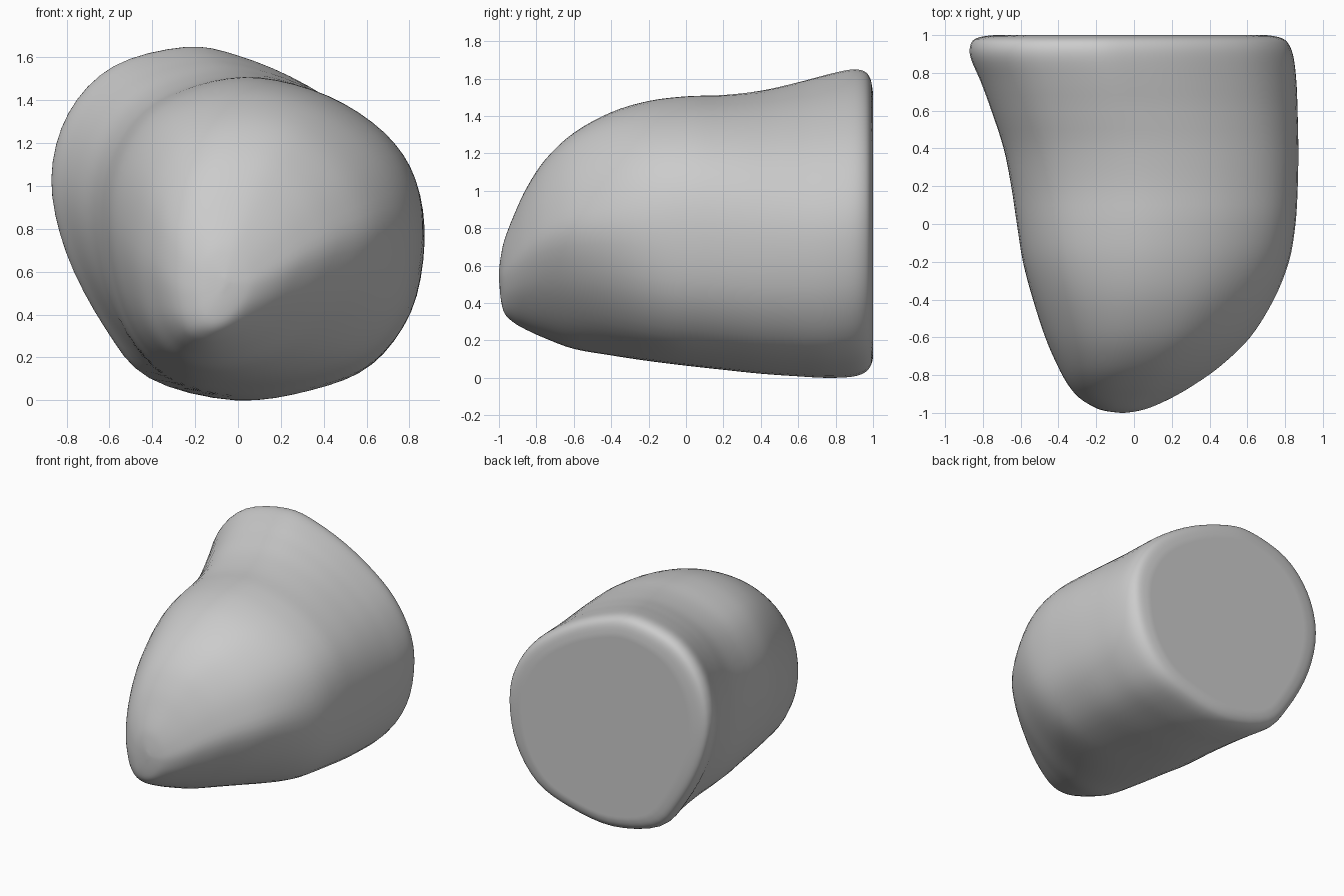
import bpy, bmesh

if "Cube" in bpy.data.objects:
    bpy.data.objects.remove(bpy.data.objects["Cube"])

SIDES = 64      # points around each cross-section
STEPS = 4       # lofted rings between two stations

# Cross-section outlines (x, z), counter-clockwise from the right-hand side
BACK = [(.84, .74), (.79, 1.0), (.62, 1.25), (.32, 1.47), (0, 1.61), (-.25, 1.65),
        (-.58, 1.56), (-.79, 1.34), (-.87, 1.03), (-.80, .68), (-.62, .33),
        (-.42, .10), (-.04, 0), (.32, .05), (.60, .17), (.78, .42)]
MIDDLE = [(.855, .76), (.82, 1.04), (.68, 1.25), (.42, 1.42), (.1, 1.505), (-.18, 1.47),
          (-.43, 1.34), (-.58, 1.10), (-.62, .82), (-.57, .50), (-.45, .25),
          (-.26, .10), (0, .065), (.32, .10), (.60, .21), (.79, .44)]
FRONT = [(.40, .70), (.36, .85), (.27, .98), (.14, 1.08), (0, 1.11), (-.14, 1.09),
         (-.26, 1.01), (-.35, .86), (-.385, .65), (-.37, .48), (-.33, .35),
         (-.25, .26), (-.12, .23), (.03, .27), (.18, .37), (.32, .52)]

# Stations: y, left, right, bottom, top
STATIONS = [
    (1.0, -.66, .64, .17, 1.46), (1.0, -.74, .70, .11, 1.52),
    (.985, -.83, .78, .06, 1.60), (.95, -.865, .82, .025, 1.64),
    (.88, -.865, .845, .005, 1.648), (.75, -.81, .86, 0, 1.62),
    (.6, -.755, .866, .008, 1.58), (.4, -.69, .87, .022, 1.535),
    (.2, -.65, .867, .043, 1.512), (0, -.62, .855, .065, 1.505),
    (-.2, -.588, .82, .09, 1.48), (-.4, -.535, .74, .12, 1.42),
    (-.6, -.47, .615, .155, 1.31), (-.75, -.405, .46, .21, 1.17),
    (-.85, -.35, .32, .255, 1.02), (-.92, -.29, .20, .295, .87),
    (-.97, -.21, .09, .345, .74), (-.99, -.15, .02, .42, .65),
    (-1.0, -.07, -.05, .53, .57)]


def spline(a, b, c, d, t):
    """Catmull-Rom interpolation between b and c."""
    return tuple(.5 * (2*q + (r - p)*t + (2*p - 5*q + 4*r - s)*t*t
                       + (3*q - p - 3*r + s)*t**3) for p, q, r, s in zip(a, b, c, d))


def fit(values, low, high):
    """Rescale values to span low..high."""
    lo, hi = min(values), max(values)
    return [low + (v - lo) / (hi - lo) * (high - low) for v in values]


def outline(points):
    """Smooth closed outline scaled to the unit square."""
    n = len(points)
    out = []
    for k in range(SIDES):
        u = k * n / SIDES
        i = int(u)
        out.append(spline(*(points[(i + j) % n] for j in (-1, 0, 1, 2)), u - i))
    return list(zip(fit([p[0] for p in out], 0, 1), fit([p[1] for p in out], 0, 1)))


back, middle, front = map(outline, (BACK, MIDDLE, FRONT))


def section(y):
    """Blend the outlines along the length of the body."""
    a, b, t = (middle, back, y / .9) if y > 0 else (middle, front, -y / .8)
    t = min(t, 1)
    t = t * t * (3 - 2 * t)
    return [(p[0] + (q[0] - p[0]) * t, p[1] + (q[1] - p[1]) * t) for p, q in zip(a, b)]


# Rings from the flat back to the rounded nose
rows = []
last = len(STATIONS) - 1
for i in range(last):
    ctrl = [STATIONS[max(0, min(last, i + j))] for j in (-1, 0, 1, 2)]
    rows += [spline(*ctrl, s / STEPS) for s in range(STEPS)]
rows.append(STATIONS[-1])

bm = bmesh.new()
rings = []
for y, left, right, bottom, top in rows:
    y = min(y, 1.0)
    shape = section(y)
    xs = fit([p[0] for p in shape], left, right)
    zs = fit([p[1] for p in shape], bottom, top)
    rings.append([bm.verts.new((x, y, z)) for x, z in zip(xs, zs)])
for r0, r1 in zip(rings, rings[1:]):
    for k in range(SIDES):
        n = (k + 1) % SIDES
        bm.faces.new((r0[k], r0[n], r1[n], r1[k]))
bm.faces.new(rings[0])      # flat back
bm.faces.new(rings[-1])     # nose tip
bmesh.ops.recalc_face_normals(bm, faces=bm.faces)

mesh = bpy.data.meshes.new("stone_body")
bm.to_mesh(mesh)
bm.free()
body = bpy.data.objects.new("stone_body", mesh)
bpy.context.collection.objects.link(body)

grey = bpy.data.materials.new("light_grey")
grey.diffuse_color = (.6, .6, .6, 1)
grey.use_nodes = True
grey.node_tree.nodes["Principled BSDF"].inputs["Base Color"].default_value = grey.diffuse_color
mesh.materials.append(grey)

bpy.context.view_layer.objects.active = body
body.select_set(True)
bpy.ops.object.shade_smooth_by_angle(angle=1.0)
